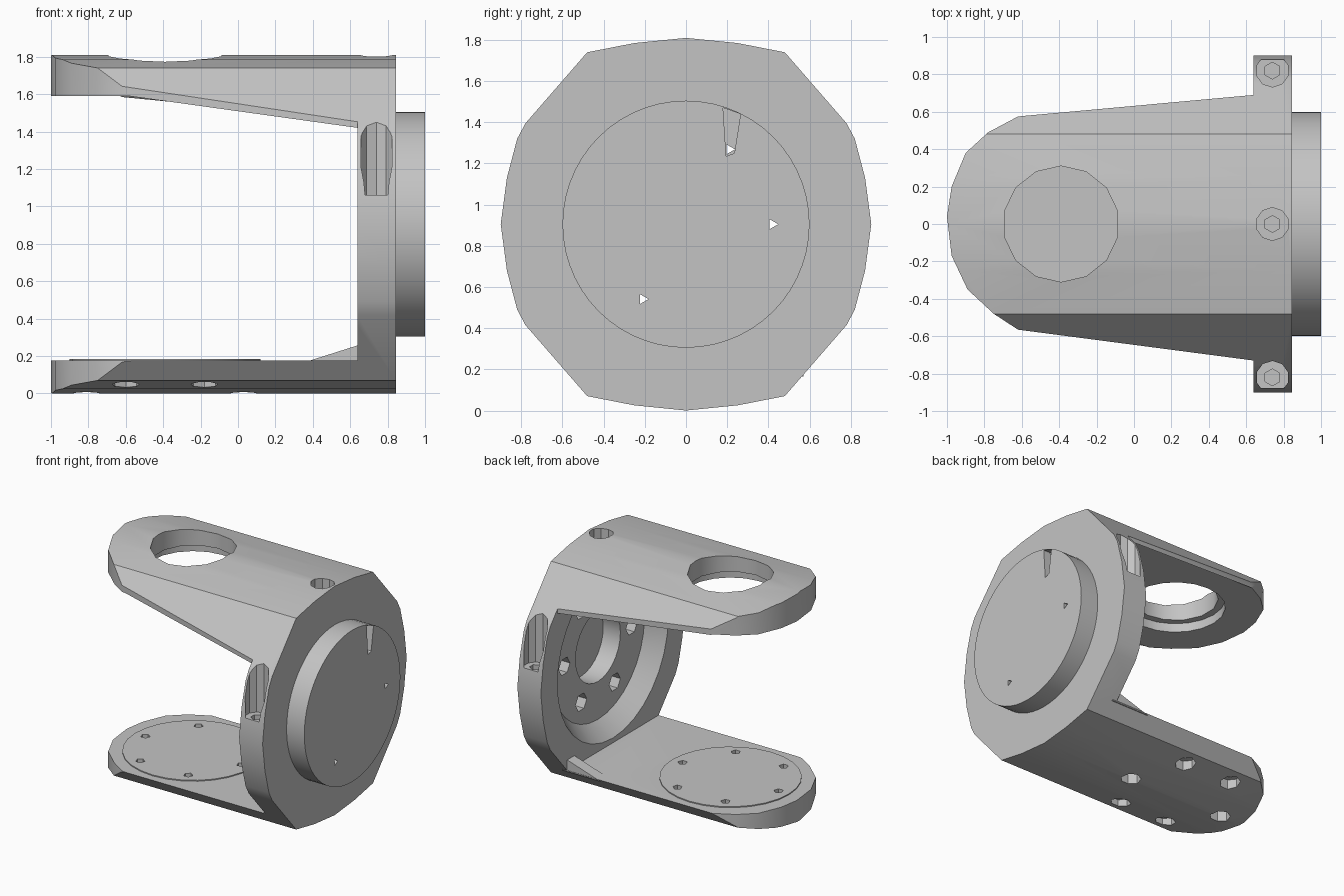
import bpy, bmesh, math
from mathutils import Matrix, Vector

if "Cube" in bpy.data.objects:
    bpy.data.objects.remove(bpy.data.objects["Cube"])

CZ = 0.905          # height of the main axis
ARM_X = -0.39       # pivot centre on both arms

grey = bpy.data.materials.new("light_grey")
grey.use_nodes = True
grey.diffuse_color = (0.55, 0.55, 0.55, 1)
grey.node_tree.nodes["Principled BSDF"].inputs["Base Color"].default_value = (0.55, 0.55, 0.55, 1)


def finish(name, bm):
    bmesh.ops.recalc_face_normals(bm, faces=bm.faces)
    mesh = bpy.data.meshes.new(name)
    bm.to_mesh(mesh)
    bm.free()
    ob = bpy.data.objects.new(name, mesh)
    bpy.context.collection.objects.link(ob)
    mesh.materials.append(grey)
    return ob


def prism(name, pts, axis, lo, hi):
    """Extrude a closed 2D outline along x (points y,z), y (x,z) or z (x,y)."""
    place = {"x": lambda a, b: (lo, a, b),
             "y": lambda a, b: (a, lo, b),
             "z": lambda a, b: (a, b, lo)}[axis]
    bm = bmesh.new()
    face = bm.faces.new([bm.verts.new(place(a, b)) for a, b in pts])
    out = bmesh.ops.extrude_face_region(bm, geom=[face])
    step = Vector([hi - lo if c == axis else 0 for c in "xyz"])
    bmesh.ops.translate(bm, vec=step,
                        verts=[v for v in out["geom"] if isinstance(v, bmesh.types.BMVert)])
    return finish(name, bm)


def rod(name, axis, a, b, lo, hi, r1, r2=None, seg=24):
    """Cylinder or cone along x (centre y,z) or z (centre x,y)."""
    bm = bmesh.new()
    bmesh.ops.create_cone(bm, cap_ends=True, segments=seg, radius1=r1,
                          radius2=r1 if r2 is None else r2, depth=hi - lo)
    mid = (lo + hi) / 2
    if axis == "x":
        mat = Matrix.Translation((mid, a, b)) @ Matrix.Rotation(math.pi / 2, 4, "Y")
    else:
        mat = Matrix.Translation((a, b, mid))
    bmesh.ops.transform(bm, matrix=mat, verts=bm.verts)
    return finish(name, bm)


def combine(target, tool, op="DIFFERENCE"):
    mod = target.modifiers.new("shape", "BOOLEAN")
    mod.operation, mod.solver, mod.object = op, "EXACT", tool
    bpy.ops.object.select_all(action="DESELECT")
    bpy.context.view_layer.objects.active = target
    target.select_set(True)
    bpy.ops.object.modifier_apply(modifier=mod.name)
    bpy.data.objects.remove(tool)


# Outer profile shared by the flange and both arms
quarter = [(0, 0.905), (0.25, 0.88), (0.48, 0.835), (0.78, 0.49),
           (0.82, 0.415), (0.87, 0.225), (0.9, 0)]
right = quarter + [(y, -z) for y, z in quarter[-2::-1]]
outline = right + [(-y, z) for y, z in right[-2:0:-1]]
yoke = prism("yoke_bracket", [(y, z + CZ) for y, z in outline], "x", -1, 0.845)

# Tapered plan with rounded arm tips, full width at the flange
front = [(0.9, -1), (0.64, -1), (0.64, -0.73), (-0.62, -0.565), (-0.75, -0.48),
         (-0.89, -0.35), (-0.975, -0.17)]
back = [(-1, 0.04), (-0.975, 0.2), (-0.9, 0.38), (-0.78, 0.49), (-0.62, 0.575),
        (0.64, 0.69), (0.64, 1), (0.9, 1)]
combine(yoke, prism("plan", front + back, "z", -0.1, 2), "INTERSECT")

# Open space between the arms
gap = [(1, 0.175), (1, 1.42), (0.73, 1.42), (0.57, 1.59),
       (-0.57, 1.59), (-0.73, 1.42), (-1, 1.42), (-1, 0.175)]
combine(yoke, prism("gap", gap, "x", -1.2, 0.64))

# Rear boss
combine(yoke, rod("boss", "x", 0, CZ, 0.78, 1, 0.6, seg=56), "UNION")

# Dished recess and bore inside the flange
combine(yoke, rod("recess", "x", 0, CZ, 0.62, 0.77, 0.71, 0.58, seg=32))
combine(yoke, rod("bore", "x", 0, CZ, 0.7, 0.92, 0.28, seg=28))

# Bolt circle around the bore, three of which pierce the boss face
for i in range(6):
    ang = i * math.pi / 3
    y, z = 0.42 * math.cos(ang), CZ + 0.42 * math.sin(ang)
    combine(yoke, rod("bolt_hole", "x", y, z, 0.7, 0.93, 0.07, seg=6))
    if i in (0, 1, 4):
        combine(yoke, rod("pierce", "x", y, z, 0.9, 1.1, 0.028, seg=3))
slit = [(0.18, 1.47), (0.265, 1.44), (0.235, 1.25), (0.195, 1.235)]
combine(yoke, prism("slit", slit, "x", 0.94, 1.1))

# Screw pockets on the flange sides and the one on top
for y, floor in ((-0.82, 1.06), (0.82, 1.06), (0, 1.7)):
    combine(yoke, rod("pocket", "z", 0.74, y, floor, 1.9, 0.088, seg=10))
    combine(yoke, rod("screw_hole", "z", 0.74, y, floor - 0.12, floor + 0.05, 0.045, seg=6))

# Pivot opening in the upper arm, stepped underneath
combine(yoke, rod("opening", "z", ARM_X, 0, 1.5, 1.9, 0.31, seg=14))
combine(yoke, rod("step", "z", ARM_X, 0, 1.5, 1.66, 0.36, seg=20))

# Counterbored mounting holes in the lower arm, with a thin round pad above
combine(yoke, rod("pad", "z", ARM_X, 0, 0.12, 0.183, 0.51, seg=28), "UNION")
for i in range(6):
    ang = i * math.pi / 3
    x, y = ARM_X + 0.42 * math.cos(ang), 0.42 * math.sin(ang)
    combine(yoke, rod("counterbore", "z", x, y, -0.1, 0.11, 0.075, seg=7))
    combine(yoke, rod("through", "z", x, y, 0.05, 0.3, 0.035, seg=5))

# Gusset at the rear root of the lower arm
combine(yoke, prism("gusset", [(0.35, 0.165), (0.68, 0.165), (0.68, 0.27)], "y", 0.48, 0.57),
        "UNION")

bpy.ops.object.select_all(action="DESELECT")
yoke.select_set(True)
bpy.context.view_layer.objects.active = yoke
bpy.ops.object.shade_smooth_by_angle(angle=math.radians(30))
